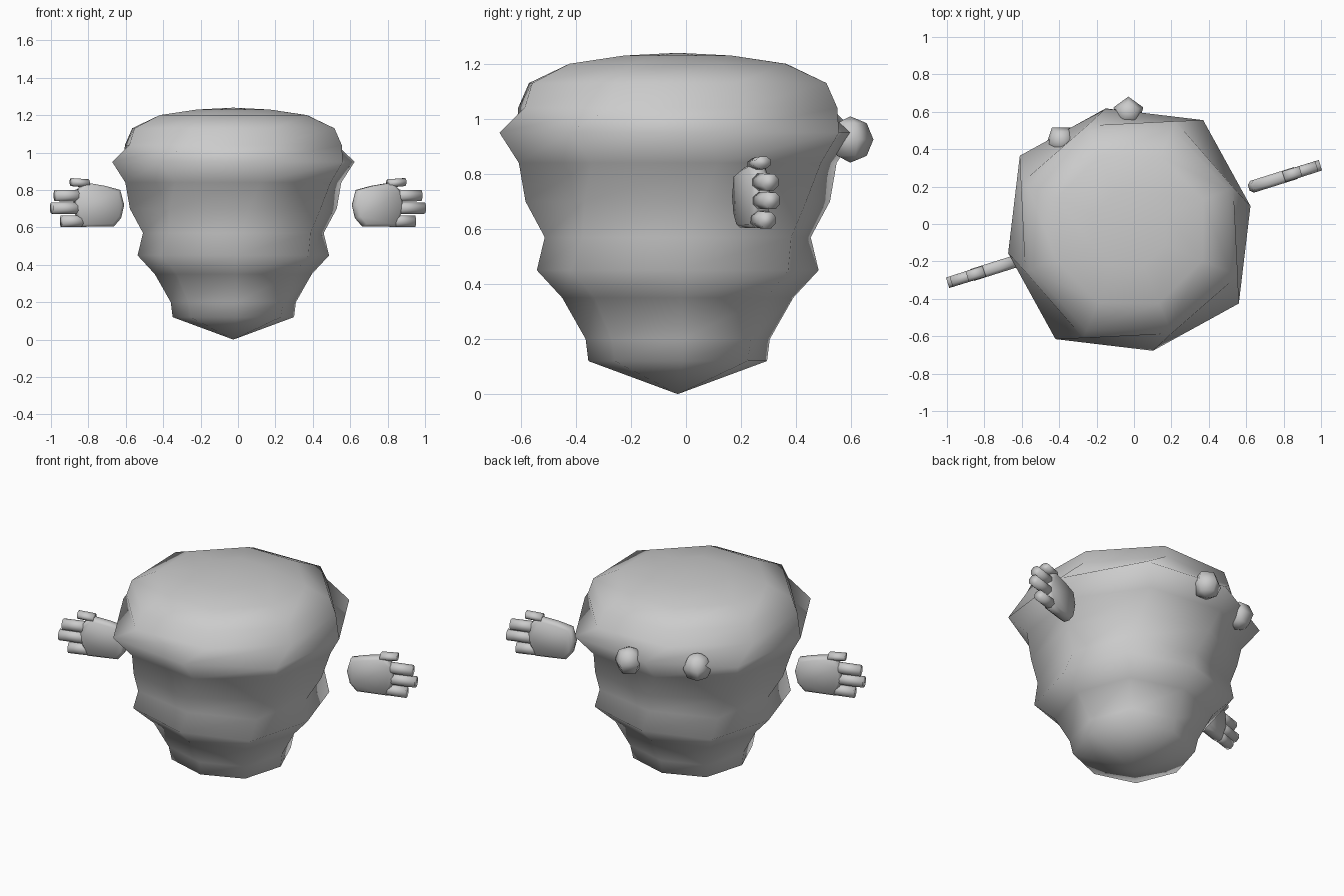
import bpy, bmesh, math
from mathutils import Matrix, Vector

cube = bpy.data.objects.get("Cube")
if cube:
    bpy.data.objects.remove(cube, do_unlink=True)

grey = bpy.data.materials.new("cloud_grey")
grey.use_nodes = True
COLOUR = (0.6, 0.6, 0.6, 1)
grey.diffuse_color = COLOUR
grey.node_tree.nodes["Principled BSDF"].inputs["Base Color"].default_value = COLOUR

TURN = math.radians(17.5)   # the whole figure is turned slightly


def make_object(name, bm):
    bmesh.ops.recalc_face_normals(bm, faces=bm.faces)
    for f in bm.faces:
        f.smooth = True
    mesh = bpy.data.meshes.new(name)
    bm.to_mesh(mesh)
    bm.free()
    mesh.materials.append(grey)
    obj = bpy.data.objects.new(name, mesh)
    bpy.context.collection.objects.link(obj)
    return obj


def loft(bm, rings, start=None, end=None):
    """Skin equal-sided rings, closing the ends with a point or a cap."""
    loops = [[bm.verts.new(p) for p in ring] for ring in rings]
    n = len(loops[0])
    for a, b in zip(loops, loops[1:]):
        for i in range(n):
            j = (i + 1) % n
            bm.faces.new((a[i], a[j], b[j], b[i]))
    for loop, tip in ((loops[0], start), (loops[-1], end)):
        if tip is None:
            bm.faces.new(loop)
        else:
            v = bm.verts.new(tip)
            for i in range(n):
                bm.faces.new((loop[i], loop[(i + 1) % n], v))


def octagon(z, radius, phase, bulge):
    """Eight corners, every second one pushed out by the bulge factor."""
    ring = []
    for i in range(8):
        a = math.radians(phase + 45 * i)
        r = radius * (bulge if i % 2 else 1)
        ring.append((-0.025 + r * math.cos(a), -0.03 + r * math.sin(a), z))
    return ring


# Twisting funnel body: height, radius, twist in degrees, corner bulge
PROFILE = [
    (0.12, 0.325, 3, 1.05), (0.20, 0.335, 3, 1.07), (0.35, 0.42, 2, 1.05),
    (0.45, 0.512, 1, 1.09), (0.57, 0.485, 5, 1.11), (0.70, 0.56, 9, 1.03),
    (0.84, 0.595, 14, 1.02), (0.95, 0.66, 11, 1.07), (1.04, 0.60, 22, 1.05),
    (1.13, 0.57, 22, 1.03), (1.20, 0.425, 22, 1), (1.23, 0.21, 22, 1),
]
body = bmesh.new()
loft(body, [octagon(*row) for row in PROFILE], (-0.025, -0.03, 0), (-0.025, -0.03, 1.24))
make_object("funnel_body", body)

# Eyes: five-sided beads
for name, place, turn in (("left_eye", (-0.03, 0.597, 0.925), 0),
                          ("right_eye", (-0.39, 0.447, 0.925), math.pi)):
    bm = bmesh.new()
    bmesh.ops.create_uvsphere(bm, u_segments=5, v_segments=4, radius=0.084)
    bmesh.ops.transform(bm, verts=bm.verts, matrix=Matrix.Translation(place)
                        @ Matrix.Rotation(turn, 4, "Z"))
    make_object(name, bm)


def finger(bm, start, end, high):
    """Eight-sided rod in the plane of the hand."""
    rings = []
    for (u, z), s in ((start, 1), (end, 0.96)):
        corners = [math.tau * (k + 0.5) / 8 for k in range(8)]
        rings.append([(u, s * 0.033 * math.sin(a), z + s * high * math.cos(a))
                      for a in corners])
    loft(bm, rings)


# Hands: palm outline and finger ends as (distance out, height)
PALM = [(0.643, 0.72), (0.66, 0.65), (0.70, 0.605), (0.88, 0.603), (0.92, 0.70),
        (0.91, 0.79), (0.86, 0.84), (0.75, 0.822), (0.665, 0.80)]
FINGERS = [((0.84, 0.835), (0.935, 0.842), 0.024), ((0.87, 0.77), (1.025, 0.77), 0.034),
           ((0.87, 0.703), (1.045, 0.703), 0.034), ((0.85, 0.635), (0.99, 0.632), 0.034)]
centre = Vector((0.80, 0.715))
for name, side in (("left_hand", 1), ("right_hand", -1)):
    bm = bmesh.new()
    rings = []
    for depth, size in ((-0.033, 0.88), (-0.016, 1), (0.016, 1), (0.033, 0.88)):
        pts = [centre + (Vector(p) - centre) * size for p in PALM]
        rings.append([(p.x, depth, p.y) for p in pts])
    loft(bm, rings)
    for start, end, high in FINGERS:
        finger(bm, start, end, high)
    bmesh.ops.transform(bm, verts=bm.verts, matrix=Matrix.Rotation(TURN, 4, "Z")
                        @ Matrix.Diagonal((side, 1, 1, 1)))
    make_object(name, bm)
